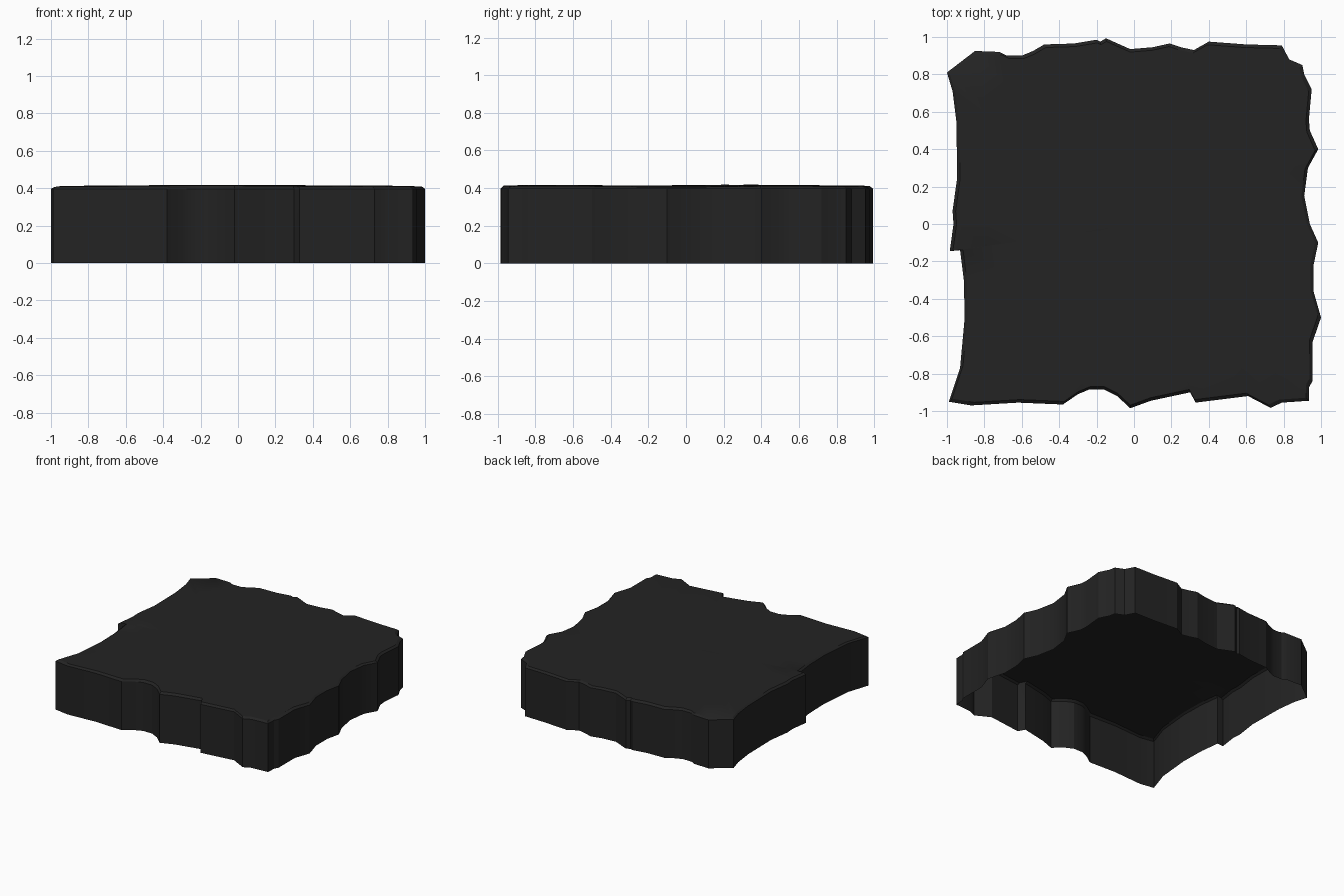
import bpy, math

if "Cube" in bpy.data.objects:
    bpy.data.objects.remove(bpy.data.objects["Cube"])

# Ragged outline seen from above, counter-clockwise from the back left corner
OUTLINE = [
    (-1, .81), (-.97, .71), (-.95, .55), (-.945, .25), (-.97, .07), (-.965, 0), (-.985, -.145),
    (-.93, -.14), (-.91, -.3), (-.905, -.5), (-.93, -.77), (-.99, -.95),
    (-.87, -.97), (-.62, -.955), (-.38, -.965), (-.3, -.91), (-.24, -.885), (-.16, -.885),
    (-.09, -.92), (-.02, -.985), (.09, -.945), (.3, -.9), (.33, -.955), (.61, -.92),
    (.73, -.983), (.79, -.955), (.935, -.945),
    (.937, -.87), (.955, -.84), (.955, -.63), (1, -.5), (.96, -.36), (.96, -.22), (.985, -.1),
    (.94, 0), (.91, .15), (.93, .3), (.985, .4), (.94, .5), (.935, .56), (.95, .72),
    (.91, .8), (.9, .85), (.83, .88), (.79, .955),
    (.6, .96), (.4, .975), (.32, .93), (.25, .945), (.19, .965), (.1, .945), (-.02, .935),
    (-.15, .993), (-.18, .975), (-.2, .985), (-.32, .965), (-.48, .96), (-.54, .925),
    (-.6, .9), (-.68, .9), (-.72, .92), (-.85, .925)]


def top_height(x, y):
    """Gently uneven walking surface."""
    return .411 + .004 * math.cos(1.6 * x) + .003 * math.sin(5 * y + 2 * x) * math.cos(3 * x - y)


# Rings: floor edge, wall top, worn bevel, then shrinking loops over the top
n = len(OUTLINE)
verts = [(x, y, 0) for x, y in OUTLINE] + [(x, y, .397) for x, y in OUTLINE]
for s in (.983, .8, .6, .4, .2):
    for x, y in OUTLINE:
        verts.append((x * s, y * s, top_height(x * s, y * s) - (.003 if s > .9 else 0)))
faces = []
rings = len(verts) // n
for r in range(rings - 1):
    for i in range(n):
        j = (i + 1) % n
        faces.append((r * n + i, r * n + j, (r + 1) * n + j, (r + 1) * n + i))
verts.append((0, 0, top_height(0, 0)))
last = (rings - 1) * n
faces += [(last + i, last + (i + 1) % n, len(verts) - 1) for i in range(n)]

# Stone slab, open underneath
mesh = bpy.data.meshes.new("stone_slab")
mesh.from_pydata(verts, [], faces)
slab = bpy.data.objects.new("stone_slab", mesh)
bpy.context.collection.objects.link(slab)

stone = bpy.data.materials.new("charcoal stone")
stone.diffuse_color = (.017, .017, .017, 1)
stone.use_nodes = True
stone.node_tree.nodes["Principled BSDF"].inputs["Base Color"].default_value = stone.diffuse_color
mesh.materials.append(stone)

bpy.context.view_layer.objects.active = slab
slab.select_set(True)
bpy.ops.object.shade_smooth_by_angle(angle=math.radians(25))
